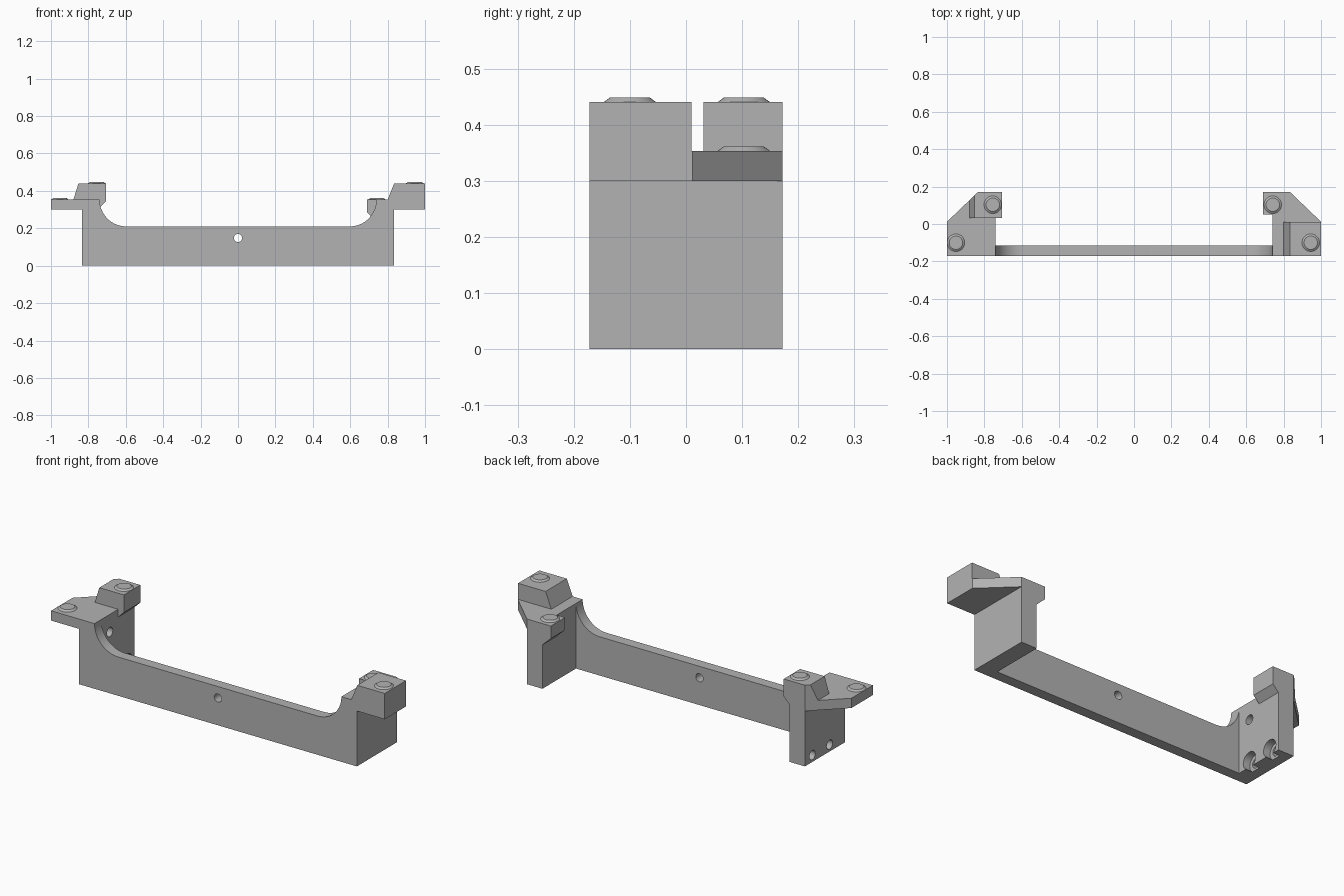
import bpy, bmesh, math
from mathutils import Matrix, Vector

if "Cube" in bpy.data.objects:
    bpy.data.objects.remove(bpy.data.objects["Cube"], do_unlink=True)

# One plain grey for the whole bracket
grey = bpy.data.materials.new("plain_grey")
grey.use_nodes = True
COLOUR = (0.45, 0.45, 0.45, 1)
grey.diffuse_color = COLOUR
for node in grey.node_tree.nodes:
    if node.type == "BSDF_PRINCIPLED":
        node.inputs["Base Color"].default_value = COLOUR

parts = []


def finish(name, bm):
    bmesh.ops.recalc_face_normals(bm, faces=bm.faces)
    mesh = bpy.data.meshes.new(name)
    bm.to_mesh(mesh)
    bm.free()
    obj = bpy.data.objects.new(name, mesh)
    bpy.context.collection.objects.link(obj)
    return obj


def prism(name, profile, axis, lo, hi, clip=None):
    """Extrude a flat profile along y or z, optionally trimmed by a plane."""
    bm = bmesh.new()
    place = (lambda a, b: (a, lo, b)) if axis == "y" else (lambda a, b: (a, b, lo))
    face = bm.faces.new([bm.verts.new(place(a, b)) for a, b in profile])
    step = Vector((0, hi - lo, 0)) if axis == "y" else Vector((0, 0, hi - lo))
    new = bmesh.ops.extrude_face_region(bm, geom=[face])["geom"]
    bmesh.ops.translate(bm, vec=step, verts=[v for v in new if isinstance(v, bmesh.types.BMVert)])
    if clip:
        geom = bm.verts[:] + bm.edges[:] + bm.faces[:]
        bmesh.ops.bisect_plane(bm, geom=geom, plane_co=clip[0], plane_no=clip[1], clear_outer=True)
        bmesh.ops.holes_fill(bm, edges=[e for e in bm.edges if e.is_boundary])
    obj = finish(name, bm)
    parts.append(obj)
    return obj


def cone(name, centre, direction, length, r1, r2):
    """Round solid starting at centre and running along direction."""
    bm = bmesh.new()
    bmesh.ops.create_cone(bm, cap_ends=True, segments=32, radius1=r1, radius2=r2, depth=length)
    d = Vector(direction)
    turn = d.to_track_quat("Z", "Y").to_matrix().to_4x4()
    bm.transform(Matrix.Translation(Vector(centre) + d * length / 2) @ turn)
    return finish(name, bm)


def bore(targets, centre, direction, length, radius):
    """Cut a round hole into each target, then drop the cutter."""
    cutter = cone("cutter", centre, direction, length, radius, radius)
    cutter.hide_render = True
    for obj in targets:
        mod = obj.modifiers.new("hole", "BOOLEAN")
        mod.operation, mod.solver, mod.object = "DIFFERENCE", "EXACT", cutter
        bpy.context.view_layer.update()
        mesh = bpy.data.meshes.new_from_object(obj.evaluated_get(bpy.context.evaluated_depsgraph_get()))
        obj.modifiers.clear()
        obj.data = mesh
    bpy.data.objects.remove(cutter, do_unlink=True)


FRONT, BACK, RAIL_BACK = -0.172, 0.172, -0.115
INNER, OUTER = 0.74, 0.833
SHELF, DECK, TOP = 0.30, 0.353, 0.44
RADIUS = 0.143

# Front rail with a rounded inside corner at each end
arc = []
for i in range(17):
    a = math.pi / 2 * i / 16
    arc.append((INNER - RADIUS + RADIUS * math.cos(a), DECK - RADIUS * math.sin(a)))
right_half = [(OUTER, 0), (OUTER, DECK)] + arc
rail = prism("front_rail", right_half + [(-x, z) for x, z in reversed(right_half)],
             "y", FRONT, RAIL_BACK)
for i in range(-2, 3):
    bore([rail], (i * 0.293, -0.3, 0.148), (0, 1, 0), 0.4, 0.022)

# End walls with counterbored bolt holes, and flanges with a slanted back corner
walls, flanges = {}, {}
for side, s in (("left", 1), ("right", -1)):
    wall = prism(side + "_end_wall", [(s * INNER, 0), (s * OUTER, 0), (s * OUTER, DECK), (s * INNER, DECK)],
                 "y", RAIL_BACK, BACK)
    for y, z in ((-0.04, 0.257), (-0.04, 0.037), (0.108, 0.037)):
        bore([wall], (s * 0.6, y, z), (s, 0, 0), 0.4, 0.025)
        bore([wall], (s * 0.7, y, z), (s, 0, 0), 0.08, 0.045)
    walls[s] = wall
    flanges[s] = prism(side + "_flange", [(s * OUTER, FRONT), (s, FRONT), (s, 0.012), (s * OUTER, BACK)],
                       "z", SHELF, DECK)

# Raised pads and the low inner lip
left_pad = prism("left_front_pad", [(0.80, DECK), (1, DECK), (1, TOP), (0.835, TOP)],
                 "y", FRONT, 0.01)
left_lip = prism("left_back_lip", [(0.69, DECK), (INNER, DECK), (INNER, 0.238), (0.69, 0.285)],
                 "y", 0.05, BACK)
right_pad = prism("right_back_pad",
                  [(-0.88, DECK), (-0.853, TOP), (-0.706, TOP), (-0.706, 0.345), (-INNER, 0.311), (-INNER, DECK)],
                  "y", 0.031, BACK,
                  clip=((-OUTER, BACK, 0), (-0.16, 0.167, 0)))

# Chamfered seats with a screw hole: position, depth and the parts below
seats = (
    ("left_front_seat", 0.945, -0.1, TOP, 0.08, [left_pad]),
    ("left_back_seat", 0.742, 0.103, DECK, 0.065, [left_lip, walls[1]]),
    ("right_front_seat", -0.952, -0.1, DECK, 0.1, [flanges[-1]]),
    ("right_back_seat", -0.755, 0.103, TOP, 0.08, [right_pad]),
)
for name, x, y, z, depth, below in seats:
    seat = cone(name, (x, y, z), (0, 0, 1), 0.008, 0.047, 0.036)
    parts.append(seat)
    bore(below + [seat], (x, y, z + 0.03), (0, 0, -1), depth + 0.03, 0.024)

# Material and shading
for obj in bpy.context.view_layer.objects:
    obj.select_set(False)
for obj in parts:
    obj.data.materials.clear()
    obj.data.materials.append(grey)
    obj.select_set(True)
bpy.context.view_layer.objects.active = parts[0]
bpy.ops.object.shade_smooth_by_angle(angle=math.radians(30))
